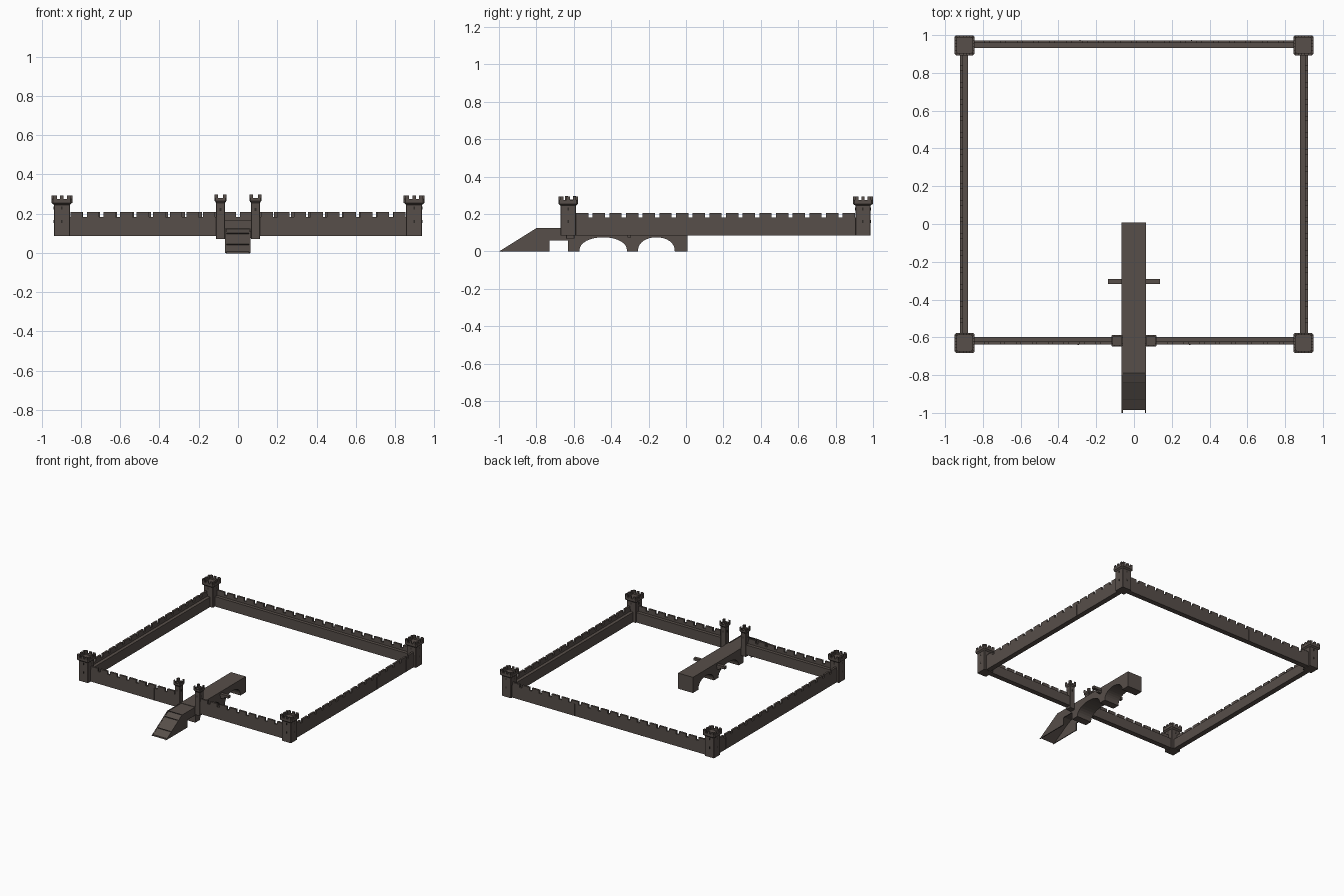
import bpy, bmesh, math
from mathutils import Vector

if "Cube" in bpy.data.objects:
    bpy.data.objects.remove(bpy.data.objects["Cube"])


def material(name, rgb):
    m = bpy.data.materials.new(name)
    m.diffuse_color = (*rgb, 1)
    m.use_nodes = True
    m.node_tree.nodes["Principled BSDF"].inputs["Base Color"].default_value = m.diffuse_color
    return m


STONE = material("brown_grey_stone", (0.095, 0.077, 0.067))
DARK = material("dark_opening", (0.03, 0.025, 0.022))


def finish(name, bm):
    bmesh.ops.recalc_face_normals(bm, faces=bm.faces)
    me = bpy.data.meshes.new(name)
    bm.to_mesh(me)
    bm.free()
    me.materials.append(STONE)
    me.materials.append(DARK)
    ob = bpy.data.objects.new(name, me)
    bpy.context.collection.objects.link(ob)
    return ob


def box(bm, x0, x1, y0, y1, z0, z1, mat=0):
    vs = [bm.verts.new((x, y, z)) for x in (x0, x1) for y in (y0, y1) for z in (z0, z1)]
    for f in ((0, 1, 3, 2), (4, 6, 7, 5), (0, 4, 5, 1), (2, 3, 7, 6), (0, 2, 6, 4), (1, 5, 7, 3)):
        bm.faces.new([vs[i] for i in f]).material_index = mat


def prism(bm, pts, x0, x1):
    """Extrude a (y, z) outline along x."""
    f = bm.faces.new([bm.verts.new((x0, y, z)) for y, z in pts])
    r = bmesh.ops.extrude_face_region(bm, geom=[f])
    for v in r["geom"]:
        if isinstance(v, bmesh.types.BMVert):
            v.co.x = x1


def loft(bm, cx, cy, rings):
    """Loft chamfered squares given as (half width, chamfer, z)."""
    loops = []
    for h, c, z in rings:
        k = h - c
        pts = [(h, -k), (h, k), (k, h), (-k, h), (-h, k), (-h, -k), (-k, -h), (k, -h)]
        loops.append([bm.verts.new((cx + x, cy + y, z)) for x, y in pts])
    for a, b in zip(loops, loops[1:]):
        for i in range(8):
            j = (i + 1) % 8
            bm.faces.new((a[i], a[j], b[j], b[i]))
    bm.faces.new(loops[0][::-1])
    bm.faces.new(loops[-1])


def tower(name, cx, cy, body, cap, z0, z_cap, z_rim, z_top, spots, mw, windows):
    bm = bmesh.new()
    t = cap * 0.22
    loft(bm, cx, cy, [(body, 0.003, z0), (body, 0.003, z_cap - 0.01), (cap, cap * .15, z_cap),
                      (cap, cap * .15, z_rim), (cap - t, cap * .12, z_rim),
                      (cap - t, cap * .12, z_rim - 0.012)])
    # merlons around the rim
    for s in (-1, 1):
        a, b = sorted((s * cap, s * (cap - t)))
        for p in spots:
            q0, q1 = p - mw / 2, p + mw / 2
            box(bm, cx + a, cx + b, cy + q0, cy + q1, z_rim - 0.001, z_top)
            box(bm, cx + q0, cx + q1, cy + a, cy + b, z_rim - 0.001, z_top)
    # arrow slits
    for z in windows:
        e, w = body + 0.001, 0.004
        box(bm, cx - e, cx + e, cy - w, cy + w, z - .008, z + .008, 1)
        box(bm, cx - w, cx + w, cy - e, cy + e, z - .008, z + .008, 1)
    return finish(name, bm)


# corner towers
for sx in (-1, 1):
    for cy, label in ((-0.63, "front"), (0.946, "back")):
        tower(f"{label}_corner_tower", sx * 0.897, cy, 0.041, 0.053, 0.085, 0.255, 0.275, 0.293,
              (-0.034, 0, 0.034), 0.018, (0.16, 0.228))
    # slim gate towers
    tower("gate_tower", sx * 0.089, -0.618, 0.023, 0.030, 0.07, 0.265, 0.279, 0.297,
          (-0.02, 0.02), 0.013, (0.22,))

Z0, Z_WALK, Z_PAR, Z_TOP = 0.086, 0.165, 0.183, 0.207


def wall(name, start, end, out, joints):
    """Wall with walkway and crenellated parapet; out is the unit vector pointing outwards."""
    bm = bmesh.new()
    a, b, out = Vector(start), Vector(end), Vector(out)
    d = (b - a).normalized()
    length = (b - a).length

    def block(s0, s1, o0, o1, z0, z1):
        p, q = a + d * s0 + out * o0, a + d * s1 + out * o1
        box(bm, min(p.x, q.x), max(p.x, q.x), min(p.y, q.y), max(p.y, q.y), z0, z1)

    block(0, length, -0.021, 0.02, Z0, Z_WALK)
    block(0, length, 0.005, 0.02, Z_WALK, Z_PAR)
    n = round(length / 0.087)
    pitch = length / n
    for i in range(n):
        block((i + .13) * pitch, (i + .87) * pitch, 0.005, 0.02, Z_PAR, Z_TOP)
    for j in joints:
        block(j - 0.003, j + 0.003, 0.019, 0.022, Z0, Z_PAR)
    return finish(name, bm)


# curtain walls
for sx in (-1, 1):
    wall("side_wall", (sx * 0.9, -0.6), (sx * 0.9, 0.915), (sx, 0), (0.45, 1.04, 1.41))
    wall("front_wall", (sx * 0.105, -0.618), (sx * 0.865, -0.618), (0, -1), (0.19,))
wall("back_wall", (-0.865, 0.952), (0.865, 0.952), (0, 1), (0.58, 1.17))

# bridge with two arches
DECK = 0.125
bm = bmesh.new()
pts = [(0.008, 0), (0.008, DECK), (-0.63, DECK), (-0.63, 0)]
for y0, y1 in ((-0.57, -0.315), (-0.257, -0.06)):
    c, r = (y0 + y1) / 2, (y1 - y0) / 2
    pts += [(c - r * math.cos(math.pi * i / 16), 0.076 * math.sin(math.pi * i / 16) ** 0.85)
            for i in range(17)]
prism(bm, pts, -0.067, 0.064)
finish("arched_bridge", bm)

# entry ramp: hollow, with sloping deck and side plates
bm = bmesh.new()
top = [(-0.985, 0.008), (-0.93, 0.042), (-0.84, 0.098), (-0.79, 0.122), (-0.63, 0.122)]
prism(bm, top + [(y, z - 0.012) for y, z in reversed(top)], -0.062, 0.06)
finish("ramp_deck", bm)
bm = bmesh.new()
side = [(-1.0, 0), (-0.8, DECK), (-0.63, DECK), (-0.63, 0.06), (-0.73, 0.06), (-0.73, 0)]
prism(bm, side, -0.066, -0.059)
prism(bm, side, 0.057, 0.064)
finish("ramp_sides", bm)

# ramp plank seams
bm = bmesh.new()
for y, z in ((-0.93, 0.042), (-0.84, 0.098), (-0.79, 0.122)):
    box(bm, -0.059, 0.057, y - 0.003, y + 0.003, z - 0.004, z + 0.002, 1)
finish("ramp_seams", bm)

# bracket arms on the middle pier
bm = bmesh.new()
for sx in (-1, 1):
    x0, x1 = sorted((sx * 0.06, sx * 0.137))
    box(bm, x0, x1, -0.317, -0.292, 0.092, 0.112)
    x0, x1 = sorted((sx * 0.06, sx * 0.095))
    box(bm, x0, x1, -0.314, -0.295, 0.075, 0.092)
finish("pier_brackets", bm)
